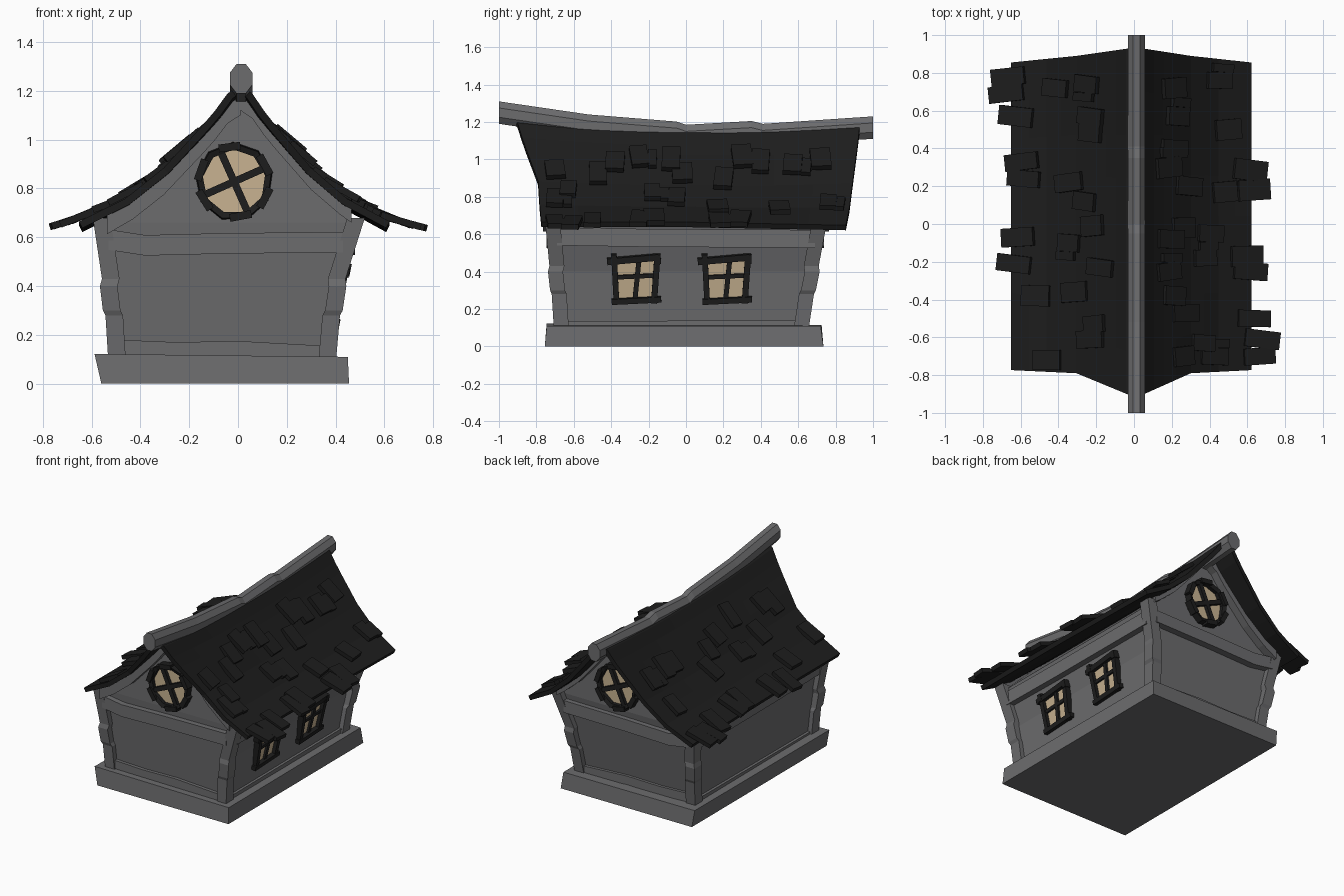
import bpy, bmesh, math, random
from mathutils import Matrix, Vector

if "Cube" in bpy.data.objects:
    bpy.data.objects.remove(bpy.data.objects["Cube"])
random.seed(4)


def material(name, r, g, b):
    m = bpy.data.materials.new(name)
    m.diffuse_color = (r, g, b, 1)
    m.use_nodes = True
    m.node_tree.nodes["Principled BSDF"].inputs["Base Color"].default_value = m.diffuse_color
    return m


GREY = material("weathered grey", 0.150, 0.150, 0.155)
DARK = material("charcoal", 0.0122, 0.0122, 0.0122)
GLASS = material("warm glass", 0.58, 0.45, 0.285)


def finish(name, bm, mats):
    bmesh.ops.recalc_face_normals(bm, faces=bm.faces)
    me = bpy.data.meshes.new(name)
    bm.to_mesh(me)
    bm.free()
    for m in mats:
        me.materials.append(m)
    ob = bpy.data.objects.new(name, me)
    bpy.context.collection.objects.link(ob)
    return ob


def loft(name, rings, mat):
    bm = bmesh.new()
    vs = [[bm.verts.new(p) for p in r] for r in rings]
    n = len(rings[0])
    for a, b in zip(vs, vs[1:]):
        for i in range(n):
            bm.faces.new((a[i], a[(i + 1) % n], b[(i + 1) % n], b[i]))
    bm.faces.new(vs[0])
    bm.faces.new(vs[-1])
    return finish(name, bm, [mat])


def bar(name, pts, axis, ra, rb, sides=4, mat=GREY):
    """Sweep a section (half sizes ra, rb) through pts; section is square to axis."""
    u, v = [i for i in range(3) if i != axis]
    k = 1 / math.cos(math.pi / sides)
    rings = []
    for p in pts:
        ring = []
        for i in range(sides):
            a = (i + 0.5) * 2 * math.pi / sides
            q = Vector(p)
            q[u] += ra * k * math.cos(a)
            q[v] += rb * k * math.sin(a)
            ring.append(q)
        rings.append(ring)
    return loft(name, rings, mat)


def interp(table, t):
    for (a, p), (b, q) in zip(table, table[1:]):
        if t <= b:
            break
    return p + (q - p) * (t - a) / (b - a)


# ---- shared shape rules: roof curve and leaning walls
CURVE = [(0, 1.225), (.05, 1.19), (.1, 1.12), (.15, 1.06), (.3, .89), (.45, .762), (.63, .665), (.8, .61)]
RX = 0.01


def roof_x(s, d):
    return RX + s * d * (1.05 if s < 0 else 0.97)


def roof_z(d, y):
    return interp(CURVE, d) - .05 * max(0, 1 - (y / .9) ** 2) * max(0, 1 - d / .63)


LEFT = [(.1, -.50), (.4, -.522), (.68, -.555)]
RIGHT = [(.1, .37), (.4, .40), (.68, .48)]
FRONT = [(.1, -.67), (.66, -.71)]
BACK = [(.1, .62), (.66, .71)]

# ---- plinth
loft("plinth", [[(-.56, -.755, 0), (.455, -.755, 0), (.455, .735, 0), (-.56, .735, 0)],
                [(-.588, -.745, .122), (.45, -.745, .11), (.445, .72, .11), (-.575, .725, .115)]], GREY)

# ---- walls with gables
rows = [(interp(LEFT, z), interp(RIGHT, z), z) for z in (.1, .4, .66)]
rows += [(-.30, .30, .83), (-.13, .14, 1.005), (-.01, .03, 1.13)]
loft("walls", [[(l, interp(FRONT, min(z, .66)), z), (r, interp(FRONT, min(z, .66)), z),
                (r, interp(BACK, min(z, .66)), z), (l, interp(BACK, min(z, .66)), z)]
               for l, r, z in rows], GREY)

# ---- corner posts with a slight knot at mid height
for sx, tx in (("left", LEFT), ("right", RIGHT)):
    for sy, ty in (("front", FRONT), ("back", BACK)):
        o = -1 if sx == "left" else 1
        pts = [(interp(tx, z) + o * k, interp(ty, z) + (-k if sy == "front" else k) * .8, z)
               for z, k in ((.1, -.004), (.28, -.006), (.30, .003), (.40, .008), (.43, -.004), (.68, .004))]
        bar(sy + "_" + sx + "_post", pts, 2, .036, .04)

# ---- horizontal beams and bottom rails
for nm, ty, o in (("front", FRONT, -1), ("back", BACK, 1)):
    y1, y0 = interp(ty, .57) + o * .012, interp(ty, .14) + o * .005
    bar(nm + "_beam", [(-.53, y1, .59), (-.38, y1, .567), (-.05, y1, .575), (.43, y1, .58)], 0, .03, .042)
    bar(nm + "_rail", [(-.49, y0, .15), (-.25, y0, .14), (0, y0, .145), (.36, y0, .125)], 0, .02, .03)
for nm, tx, o in (("left", LEFT, -1), ("right", RIGHT, 1)):
    x1, x0 = interp(tx, .58) - o * .002, interp(tx, .12)
    bar(nm + "_beam", [(x1, -.69, .588), (x1, -.2, .58), (x1, .69, .575)], 1, .03, .048)
    bar(nm + "_rail", [(x0, -.66, .115), (x0, .6, .12)], 1, .02, .02)

# ---- curved gable boards under the roof
for nm, y in (("front", -.735), ("back", .735)):
    for s, end, drop, half in ((-1, .52, .066, .042), (1, .47, .056, .032)):
        pts = [(roof_x(s, d), y, roof_z(d, y) - drop) for d in (0, .05, .1, .15, .3, .42, end)]
        bar(nm + ("_left" if s < 0 else "_right") + "_gable_board", pts, 0, .03, half)

# ---- sagging roof sheet
bm = bmesh.new()
side = [.05, .1, .15, .22, .3, .375, .45, .54, .63]
cols = [(-1, d) for d in reversed(side)] + [(1, 0)] + [(1, d) for d in side]
N = 8
grid = []
for s, d in cols:
    y0 = interp([(0, -.92), (.3, -.79), (.7, -.77)], d)
    y1 = interp([(0, .935), (.3, .89), (.63, .855)], d)
    ys = [y0 + (y1 - y0) * j / N for j in range(N + 1)]
    grid.append([bm.verts.new((roof_x(s, d), y, roof_z(d, y) - max(0, y) * .02)) for y in ys])
for a, b in zip(grid, grid[1:]):
    for j in range(N):
        bm.faces.new((a[j], b[j], b[j + 1], a[j + 1]))
sheet = finish("roof_sheet", bm, [DARK])
mod = sheet.modifiers.new("thickness", "SOLIDIFY")
mod.thickness = .03
mod.offset = -1 if sheet.data.polygons[0].normal.z > 0 else 1

# ---- ridge beam
bar("ridge_beam", [(RX + .003, y, z) for y, z in ((-1, 1.25), (-.52, 1.18), (-.05, 1.142), (0, 1.125),
                                                  (.35, 1.145), (.41, 1.13), (1, 1.17))], 1, .046, .06, 8)


# ---- loose shingles: (distance from ridge, y)
def box(bm, M, c, size, rot=0, mat=0):
    m = M @ Matrix.Translation(c) @ Matrix.Rotation(rot, 4, 'Z') @ Matrix.Diagonal((*size, 1))
    for v in bmesh.ops.create_cube(bm, size=1, matrix=m)["verts"]:
        for f in v.link_faces:
            f.material_index = mat


UPPER = {
    1: [(.45, .76), (.2, .72), (.22, .57), (.5, .5), (.2, .4), (.17, .3), (.28, .2), (.48, .17),
        (.25, -.02), (.18, -.08), (.4, -.05), (.37, -.18), (.17, -.25), (.2, -.38), (.26, -.47),
        (.36, -.63), (.42, -.7), (.25, -.7)],
    -1: [(.40, .72), (.24, .74), (.22, .57), (.22, .49), (.33, .22), (.25, .12), (.21, -.01), (.33, -.1),
         (.17, -.23), (.5, -.38), (.3, -.36), (.2, -.53), (.22, -.61), (.44, -.72)]}
EAVE = {
    1: [(.62, .285), (.64, .18), (.60, -.17), (.62, -.25), (.64, -.5), (.685, -.61), (.67, -.70)],
    -1: [(.64, .78), (.65, .69), (.60, .57), (.57, .33), (.56, .24), (.59, -.07), (.61, -.21)]}
for s, nm in ((1, "right"), (-1, "left")):
    bm = bmesh.new()
    for eave, spots in ((False, UPPER[s]), (True, EAVE[s])):
        for d, y in spots:
            slope = math.atan2(interp(CURVE, d - .06) - interp(CURVE, d + .06), .12)
            slope -= 0.06 if eave else 0.15
            u = Vector((s * math.cos(slope), 0, -math.sin(slope)))
            v = Vector((0, s, 0))
            n = u.cross(v)
            M = Matrix((u, v, n)).transposed().to_4x4()
            M.translation = Vector((roof_x(s, d), y, roof_z(d, y))) + n * .016
            L = random.uniform(.17, .19) if eave else random.uniform(.13, .18)
            W = random.uniform(.085, .11)
            box(bm, M, (0, 0, 0), (L, W, .028), random.uniform(-.12, .12))
            if not eave and random.random() < .35:   # narrow second board
                box(bm, M, (.02, W * .75, 0), (L * .85, W * .5, .024), random.uniform(-.08, .08))
    finish(nm + "_shingles", bm, [DARK])


def basis(u, v, n, o):
    M = Matrix((u, v, n)).transposed().to_4x4()
    M.translation = o
    return M


# ---- crooked square windows on the right wall
t = math.atan2(.05, .26)
for nm, y in (("front", -.27), ("back", .215)):
    M = basis((0, 1, 0), (math.sin(t), 0, math.cos(t)), (math.cos(t), 0, -math.sin(t)), (.398, y, .36))
    bm = bmesh.new()
    box(bm, M, (0, 0, .006), (.20, .21, .009), 0, 1)
    box(bm, M, (.005, -.112, .015), (.265, .03, .05), .05)
    box(bm, M, (-.015, .112, .015), (.275, .034, .05), .09)
    box(bm, M, (-.108, 0, .013), (.03, .25, .044), .05)
    box(bm, M, (.108, .003, .013), (.032, .26, .044), -.07)
    box(bm, M, (.008, 0, .01), (.026, .22, .03), -.10)
    box(bm, M, (0, .018, .01), (.21, .022, .03), .05)
    for k in (-.115, .12):   # raised frame corners
        box(bm, M, (k, .115, .015), (.03, .05, .055), .05)
    finish(nm + "_side_window", bm, [DARK, GLASS])

# ---- round gable windows, tilted cross bars
for nm, M in (("front", basis((1, 0, 0), (0, 0, 1), (0, -1, 0), (-.016, -.71, .828))),
              ("back", basis((-1, 0, 0), (0, 0, 1), (0, 1, 0), (.016, .71, .828)))):
    bm = bmesh.new()
    S = 9
    loops = []
    for r, z in ((.132, 0), (.132, .035), (.158, .045), (.163, 0)):
        loops.append([bm.verts.new(M @ Vector((.98 * r * math.cos(2 * math.pi * i / S + .2),
                                               r * math.sin(2 * math.pi * i / S + .2), z))) for i in range(S)])
    for a, b in zip(loops, loops[1:] + loops[:1]):
        for i in range(S):
            bm.faces.new((a[i], a[(i + 1) % S], b[(i + 1) % S], b[i]))
    pane = [[bm.verts.new(M @ Vector((.135 * math.cos(2 * math.pi * i / S + .2),
                                      .135 * math.sin(2 * math.pi * i / S + .2), z))) for i in range(S)]
            for z in (.001, .009)]
    faces = [bm.faces.new(p) for p in pane]
    faces += [bm.faces.new((pane[0][i], pane[0][(i + 1) % S], pane[1][(i + 1) % S], pane[1][i])) for i in range(S)]
    for f in faces:
        f.material_index = 1
    box(bm, M, (0, 0, .016), (.27, .03, .032), .42)
    box(bm, M, (0, 0, .016), (.03, .27, .032), .42)
    for a in (0.5, 1.7, 2.8, 3.7, 4.9, 5.8):   # uneven frame blocks
        box(bm, M, (.143 * math.cos(a), .143 * math.sin(a), .027), (.032, .09, .05), a)
    finish(nm + "_round_window", bm, [DARK, GLASS])
